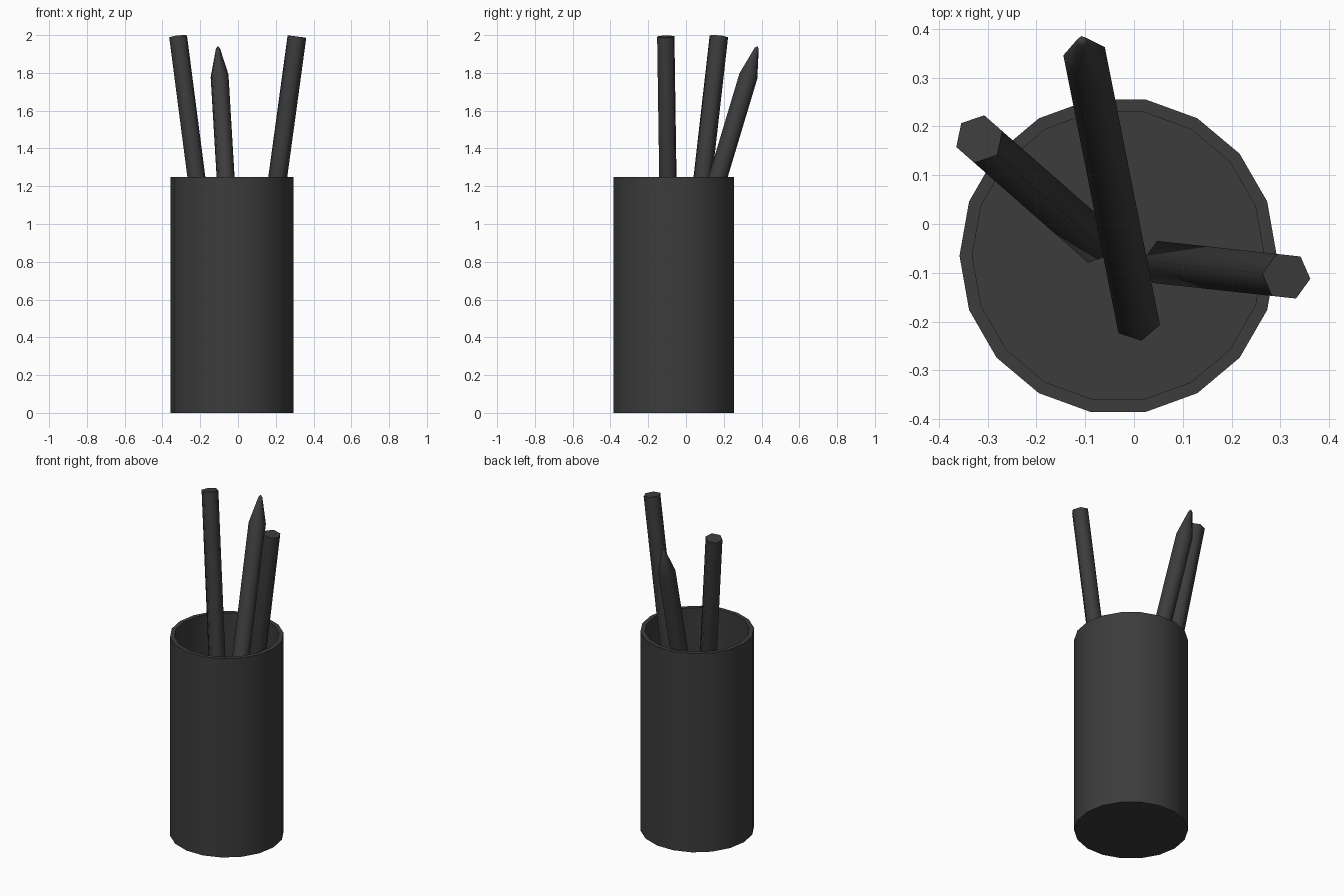
import bpy, bmesh, math
from mathutils import Vector, Matrix

if "Cube" in bpy.data.objects:
    bpy.data.objects.remove(bpy.data.objects["Cube"])

dark = bpy.data.materials.new("dark_grey")
dark.diffuse_color = (0.045, 0.045, 0.045, 1)
dark.use_nodes = True
dark.node_tree.nodes["Principled BSDF"].inputs["Base Color"].default_value = dark.diffuse_color


def lathe(name, profile, sides, matrix, smooth_angle, phase=0.0):
    """Revolve (radius, height) points; radius 0 becomes a single pole."""
    bm = bmesh.new()
    rings = []
    for r, h in profile:
        n = sides if r > 0 else 1
        rings.append([bm.verts.new((r * math.cos(phase + math.tau * i / sides),
                                    r * math.sin(phase + math.tau * i / sides), h))
                      for i in range(n)])
    for a, b in zip(rings, rings[1:]):
        for i in range(sides):
            j = (i + 1) % sides
            if len(b) == 1:
                bm.faces.new((a[i], a[j], b[0]))
            else:
                bm.faces.new((a[i], a[j], b[j], b[i]))
    # flat caps on open ends
    for ring in (rings[0], rings[-1]):
        if len(ring) > 1:
            bm.faces.new(ring)
    bmesh.ops.recalc_face_normals(bm, faces=bm.faces)
    mesh = bpy.data.meshes.new(name)
    bm.to_mesh(mesh)
    bm.free()
    mesh.materials.append(dark)
    obj = bpy.data.objects.new(name, mesh)
    bpy.context.collection.objects.link(obj)
    obj.matrix_world = matrix
    bpy.ops.object.select_all(action='DESELECT')
    obj.select_set(True)
    bpy.context.view_layer.objects.active = obj
    bpy.ops.object.shade_smooth_by_angle(angle=math.radians(smooth_angle))
    return obj


def pencil(name, butt, tip):
    """Hexagonal pencil from flat butt to sharpened tip, one edge facing the lean."""
    butt, tip = Vector(butt), Vector(tip)
    axis = tip - butt
    length = axis.length
    up = axis if axis.z > 0 else -axis
    turn = Vector((0, 0, 1)).rotation_difference(up).to_matrix().to_4x4()
    flip = 1 if axis.z > 0 else -1
    profile = [(0.05, 0), (0.05, flip * (length - 0.165)),
               (0.011, flip * (length - 0.012)), (0, flip * length)]
    lathe(name, profile, 6, Matrix.Translation(butt) @ turn, 62,
          math.atan2(up.y, up.x))


# hollow cup: outer wall, rim, inner wall, floor
lathe("cup", [(0.325, 0), (0.325, 1.25), (0.299, 1.25), (0.299, 0.03)], 18,
      Matrix.Translation((-0.0325, -0.065, 0)), 40)

# pencils leaning in the cup, two of them tip down
pencil("left_pencil", (-0.317, 0.174, 1.993), (-0.063, -0.049, 0.035))
pencil("right_pencil", (0.312, -0.107, 1.992), (0.045, -0.078, 0.035))
pencil("back_pencil", (0.006, -0.192, 0.045), (-0.107, 0.378, 1.942))
